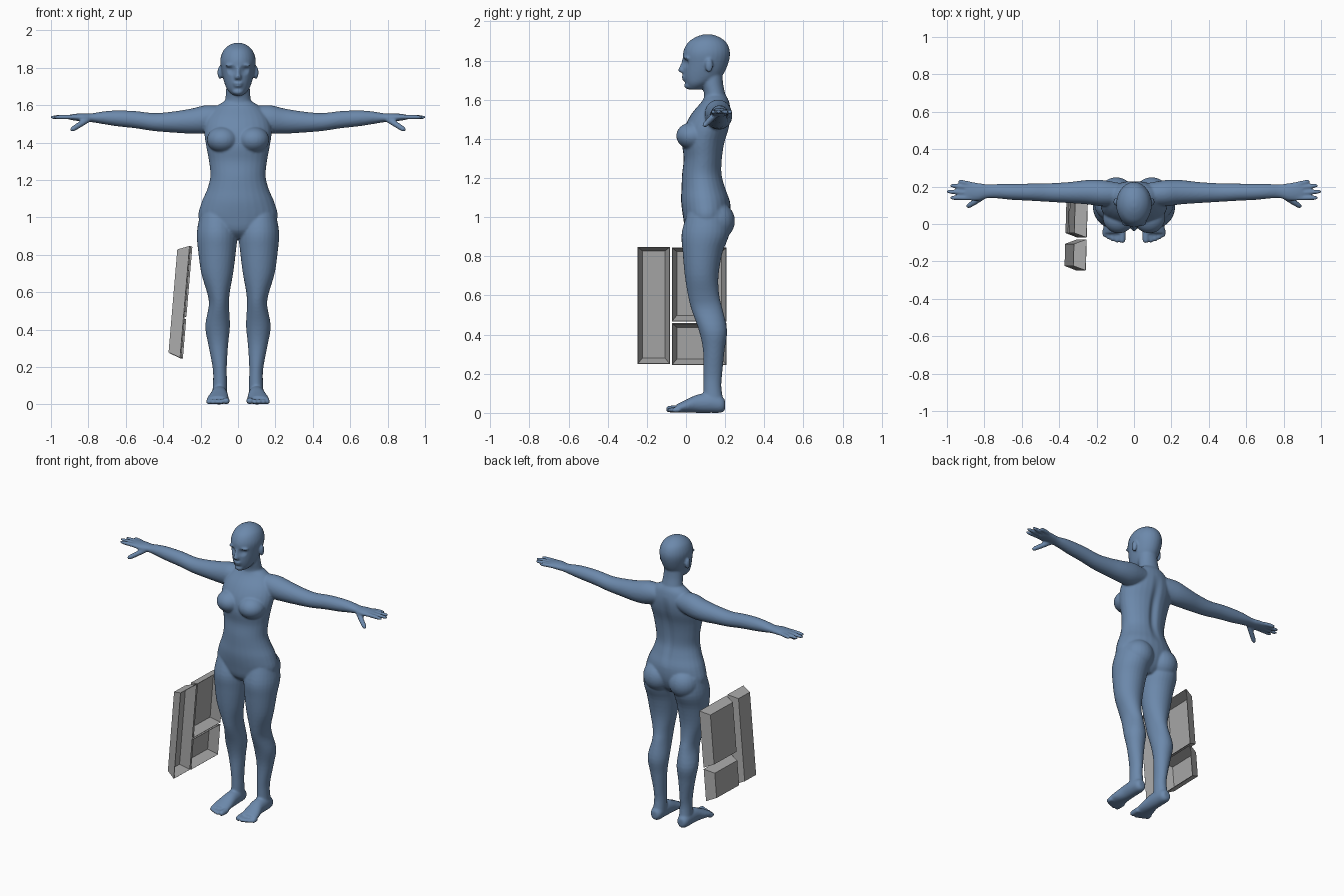
import bpy
import bmesh
import math
from mathutils import Vector, Matrix

default_cube = bpy.data.objects.get("Cube")
if default_cube:
    bpy.data.objects.remove(default_cube, do_unlink=True)


def make_material(name, colour):
    material = bpy.data.materials.new(name)
    material.use_nodes = True
    material.diffuse_color = (*colour, 1)
    shader = next(n for n in material.node_tree.nodes if n.type == "BSDF_PRINCIPLED")
    shader.inputs["Base Color"].default_value = (*colour, 1)
    return material


def make_object(name, bm, material):
    bmesh.ops.recalc_face_normals(bm, faces=bm.faces)
    mesh = bpy.data.meshes.new(name)
    bm.to_mesh(mesh)
    bm.free()
    mesh.materials.append(material)
    obj = bpy.data.objects.new(name, mesh)
    bpy.context.collection.objects.link(obj)
    return obj


def apply_modifiers(obj):
    bpy.context.view_layer.objects.active = obj
    for name in [modifier.name for modifier in obj.modifiers]:
        bpy.ops.object.modifier_apply(modifier=name)


def spline(rows, steps=4):
    """Catmull-Rom interpolation through a list of section rows."""
    rows = [Vector(row) for row in rows]
    result = []
    for i in range(len(rows) - 1):
        before, start = rows[max(i - 1, 0)], rows[i]
        end, after = rows[i + 1], rows[min(i + 2, len(rows) - 1)]
        for k in range(steps):
            t = k / steps
            result.append(start + (end - before) * (t / 2)
                          + (before * 2 - start * 5 + end * 4 - after) * (t * t / 2)
                          + (start * 3 - before - end * 3 + after) * (t ** 3 / 2))
    return result + [rows[-1]]


def skin_rings(bm, rings):
    rings = [[bm.verts.new(point) for point in ring] for ring in rings]
    for lower, upper in zip(rings, rings[1:]):
        for i in range(len(lower)):
            j = (i + 1) % len(lower)
            bm.faces.new((lower[i], lower[j], upper[j], upper[i]))
    bm.faces.new(rings[0])
    bm.faces.new(rings[-1])


def loft(bm, axis, rows, side=1, sides=28):
    """Elliptic sections along an axis: position, two centres, two radii."""
    rings = []
    for t, p, q, a, b in spline(rows):
        ring = []
        for i in range(sides):
            angle = math.tau * i / sides
            point = Vector()
            point[axis] = t
            point[(axis + 1) % 3] = p + a * math.cos(angle)
            point[(axis + 2) % 3] = q + b * math.sin(angle)
            point.x *= side
            ring.append(point)
        rings.append(ring)
    skin_rings(bm, rings)


def ball(bm, centre, radii, side=1):
    x, y, z = centre
    matrix = Matrix.Translation((side * x, y, z)) @ Matrix.Diagonal((*radii, 1))
    bmesh.ops.create_uvsphere(bm, u_segments=24, v_segments=16, radius=1, matrix=matrix)


def digit(bm, start, end, radius, side):
    """Tapered round finger or toe."""
    start, end = Vector(start), Vector(end)
    turn = (end - start).to_track_quat("Z", "Y")
    rings = []
    for t, scale in ((0, 1), (0.5, 1), (0.85, 0.9), (0.96, 0.65), (1, 0.3)):
        ring = []
        for i in range(12):
            angle = math.tau * i / 12
            offset = Vector((math.cos(angle), math.sin(angle), 0)) * radius * scale
            point = start.lerp(end, t) + turn @ offset
            point.x *= side
            ring.append(point)
        rings.append(ring)
    skin_rings(bm, rings)


X, Y, Z = range(3)
skin = make_material("slate blue skin", (0.15, 0.25, 0.41))
grey = make_material("light grey", (0.40, 0.40, 0.40))
body = bmesh.new()

# Torso, neck and head
loft(body, Z, [(0.89, 0, 0.1, 0.06, 0.06), (0.93, 0, 0.1, 0.17, 0.1),
               (1.0, 0, 0.105, 0.212, 0.12), (1.08, 0, 0.1, 0.195, 0.125),
               (1.15, 0, 0.09, 0.165, 0.113), (1.22, 0, 0.083, 0.148, 0.103),
               (1.3, 0, 0.088, 0.155, 0.1), (1.38, 0, 0.09, 0.17, 0.11),
               (1.46, 0, 0.108, 0.18, 0.115), (1.53, 0, 0.13, 0.165, 0.1),
               (1.59, 0, 0.15, 0.12, 0.07), (1.62, 0, 0.15, 0.075, 0.055)])
loft(body, Z, [(1.54, 0, 0.15, 0.09, 0.07), (1.62, 0, 0.148, 0.07, 0.055),
               (1.68, 0, 0.135, 0.064, 0.055), (1.75, 0, 0.13, 0.06, 0.055)])
loft(body, Z, [(1.652, 0, 0.045, 0.025, 0.035), (1.68, 0, 0.062, 0.055, 0.064),
               (1.72, 0, 0.085, 0.073, 0.098), (1.78, 0, 0.1, 0.088, 0.114),
               (1.84, 0, 0.105, 0.095, 0.12), (1.89, 0, 0.108, 0.08, 0.1),
               (1.92, 0, 0.11, 0.05, 0.06), (1.934, 0, 0.11, 0.015, 0.02)])

# Nose and lips
loft(body, Z, [(1.735, 0, -0.01, 0.016, 0.012), (1.75, 0, -0.015, 0.019, 0.025),
               (1.775, 0, -0.01, 0.011, 0.02), (1.81, 0, 0, 0.01, 0.018)])
ball(body, (0, -0.005, 1.717), (0.028, 0.018, 0.008))
ball(body, (0, -0.003, 1.704), (0.024, 0.018, 0.008))
ball(body, (0, 0.012, 1.672), (0.03, 0.022, 0.018))

for side in (1, -1):
    # Ears, brows, bust and buttocks
    ball(body, (0.096, 0.118, 1.775), (0.014, 0.02, 0.036), side)
    ball(body, (0.036, 0.008, 1.812), (0.032, 0.022, 0.01), side)
    ball(body, (0.082, 0.035, 1.415), (0.085, 0.085, 0.07), side)
    ball(body, (0.095, 0.15, 0.98), (0.1, 0.1, 0.1), side)

    # Arm and palm
    loft(body, X, [(0.08, 0.16, 1.535, 0.06, 0.06), (0.17, 0.165, 1.525, 0.07, 0.075),
                   (0.25, 0.17, 1.515, 0.065, 0.067), (0.35, 0.168, 1.51, 0.056, 0.056),
                   (0.45, 0.168, 1.51, 0.05, 0.048), (0.55, 0.17, 1.523, 0.046, 0.046),
                   (0.65, 0.172, 1.53, 0.043, 0.042), (0.72, 0.175, 1.533, 0.039, 0.034),
                   (0.78, 0.175, 1.533, 0.037, 0.024), (0.83, 0.172, 1.535, 0.047, 0.022),
                   (0.88, 0.175, 1.536, 0.05, 0.017), (0.905, 0.175, 1.536, 0.045, 0.012)], side)

    # Fingers and thumb
    for base, tip, reach in ((0.214, 0.228, 0.94), (0.191, 0.207, 0.985),
                             (0.165, 0.174, 1.003), (0.139, 0.14, 0.985)):
        digit(body, (0.87, base, 1.537), (reach, tip, 1.536), 0.0125, side)
    digit(body, (0.80, 0.15, 1.525), (0.895, 0.09, 1.465), 0.016, side)

    # Leg
    loft(body, Z, [(1.03, 0.115, 0.11, 0.085, 0.1), (0.92, 0.112, 0.1, 0.108, 0.122),
                   (0.82, 0.112, 0.085, 0.101, 0.102), (0.7, 0.111, 0.08, 0.085, 0.086),
                   (0.6, 0.105, 0.09, 0.061, 0.08), (0.53, 0.102, 0.107, 0.054, 0.08),
                   (0.42, 0.109, 0.138, 0.066, 0.072), (0.32, 0.106, 0.142, 0.053, 0.055),
                   (0.2, 0.098, 0.137, 0.038, 0.048), (0.13, 0.096, 0.135, 0.037, 0.046),
                   (0.05, 0.098, 0.14, 0.04, 0.053)], side)

    # Foot and toes
    loft(body, Y, [(0.2, 0.04, 0.1, 0.025, 0.022), (0.18, 0.043, 0.1, 0.042, 0.037),
                   (0.13, 0.05, 0.1, 0.05, 0.043), (0.06, 0.047, 0.1, 0.047, 0.046),
                   (0, 0.034, 0.106, 0.033, 0.056), (-0.05, 0.022, 0.109, 0.021, 0.06)], side)
    for x, tip, radius in ((0.063, -0.102, 0.019), (0.09, -0.1, 0.014), (0.113, -0.093, 0.014),
                           (0.135, -0.083, 0.014), (0.156, -0.07, 0.014)):
        digit(body, (x, -0.03, radius + 0.002), (x, tip, radius), radius, side)

# Fuse the parts into one smooth skin
figure = make_object("body", body, skin)
remesh = figure.modifiers.new("fuse", "REMESH")
remesh.mode = "VOXEL"
remesh.voxel_size = 0.0065
smooth = figure.modifiers.new("soften", "SMOOTH")
smooth.factor = 0.5
smooth.iterations = 5
apply_modifiers(figure)

# Eye sockets and spine furrow
for vertex in figure.data.vertices:
    point = vertex.co
    for side in (1, -1):
        distance = (point - Vector((side * 0.035, 0, 1.79))).length
        point.y += 0.014 * max(0, 1 - distance / 0.03)
    if point.y > 0.13 and 1.08 < point.z < 1.56:
        fade = math.sin(math.pi * (point.z - 1.08) / 0.48)
        point.y -= 0.016 * fade * math.exp(-(point.x / 0.025) ** 2)
figure.data.shade_smooth()


def tray(name, front, back, bottom, top):
    """Open thin tray with sloping walls, leaning with the panel."""
    bm = bmesh.new()
    rings = []
    for inset, depth in ((0, 0), (0.024, 0.064)):
        corners = ((front + inset, bottom + inset), (back - inset, bottom + inset),
                   (back - inset, top - inset), (front + inset, top - inset))
        rings.append([bm.verts.new((-0.252 - depth + 0.085 * (z - 0.845) + 0.03 * y, y,
                                    z + depth * 0.08)) for y, z in corners])
    rim, floor = rings
    bm.faces.new(floor)
    for i in range(4):
        j = (i + 1) % 4
        bm.faces.new((rim[i], rim[j], floor[j], floor[i]))
    obj = make_object(name, bm, grey)
    thickness = obj.modifiers.new("wall", "SOLIDIFY")
    thickness.thickness = 0.004
    thickness.offset = -1
    apply_modifiers(obj)


# Three-part tray panel
tray("long_tray", -0.248, -0.082, 0.25, 0.848)
tray("upper_tray", -0.072, 0.208, 0.468, 0.845)
tray("lower_tray", -0.072, 0.208, 0.245, 0.458)
